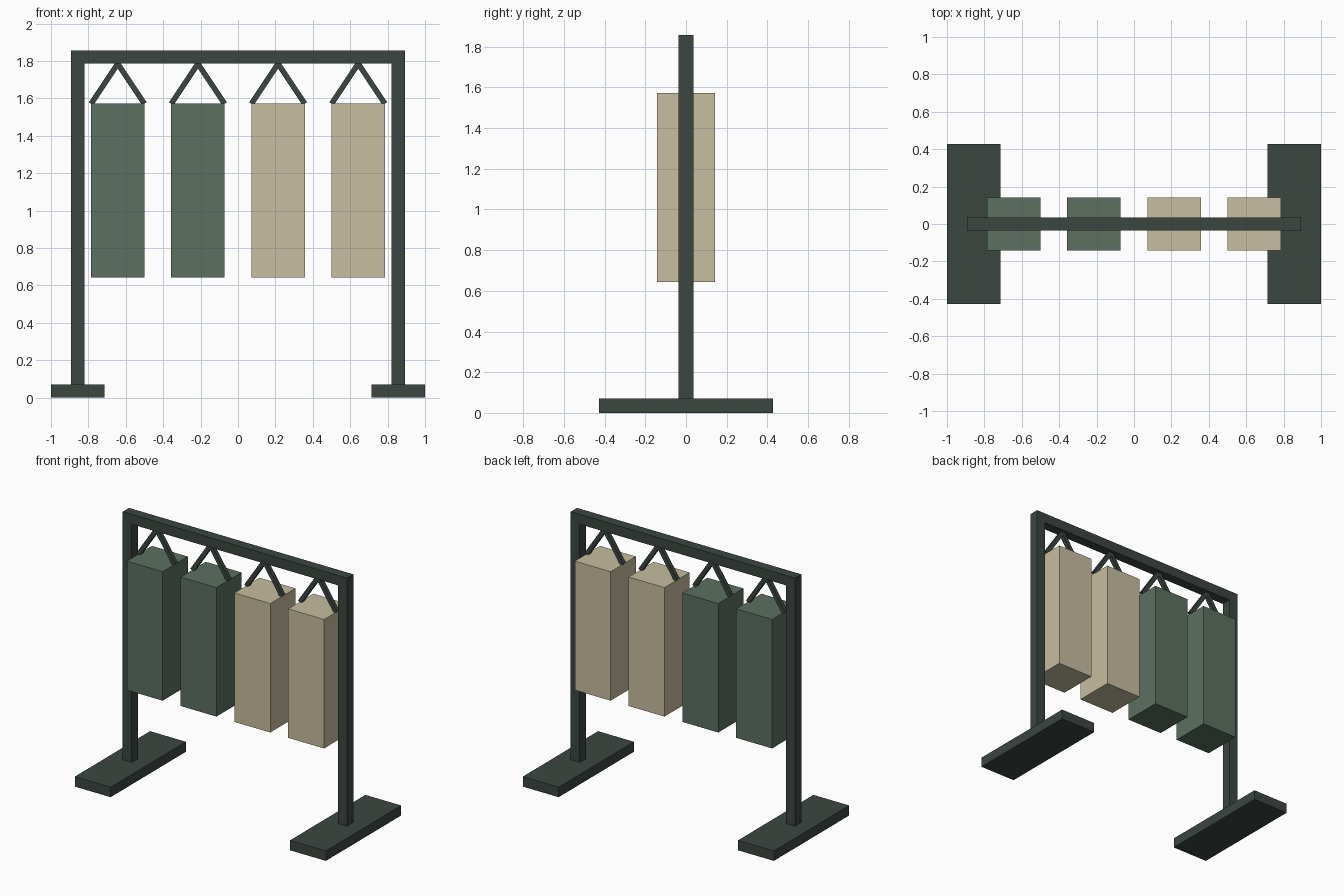
import bpy
import math

cube = bpy.data.objects.get("Cube")
if cube:
    bpy.data.objects.remove(cube, do_unlink=True)


def material(name, rgb):
    mat = bpy.data.materials.new(name)
    mat.use_nodes = True
    mat.diffuse_color = (*rgb, 1)
    mat.node_tree.nodes["Principled BSDF"].inputs["Base Color"].default_value = (*rgb, 1)
    return mat


def box(name, size, centre, mat, tilt=0):
    bpy.ops.mesh.primitive_cube_add(size=1, location=centre)
    obj = bpy.context.object
    obj.name = name
    obj.scale = size
    bpy.ops.object.transform_apply(location=False, rotation=False, scale=True)
    obj.rotation_euler.y = tilt
    obj.data.materials.append(mat)
    return obj


dark = material("dark green grey", (0.045, 0.061, 0.051))
green = material("muted green", (0.107, 0.162, 0.119))
tan = material("tan", (0.57, 0.51, 0.35))

# Proportions
U = 1 / 14          # bar thickness
TOP = 26 * U        # overall height
BAG_TOP = 22 * U
BAG_WIDTH = 4 * U
BAG_HEIGHT = 13 * U

# Frame: feet, posts and top beam
for side, sign in (("right", -1), ("left", 1)):
    x = sign * 12 * U
    box(f"{side}_foot", (4 * U, 12 * U, U), (x, 0, U / 2), dark)
    box(f"{side}_post", (U, U, TOP - 2 * U), (x, 0, TOP / 2), dark)
box("top_beam", (25 * U, U, U), (0, 0, TOP - U / 2), dark)

# Hanging bags, each on a pair of slanted straps
drop = TOP - U - BAG_TOP
spread = BAG_WIDTH / 2
for i in range(4):
    x = (i - 1.5) * 6 * U
    box(f"bag_{i + 1}", (BAG_WIDTH, BAG_WIDTH, BAG_HEIGHT),
        (x, 0, BAG_TOP - BAG_HEIGHT / 2), green if i < 2 else tan)
    for side, sign in (("right", -1), ("left", 1)):
        box(f"bag_{i + 1}_{side}_strap",
            (0.029, 0.029, math.hypot(spread, drop)),
            (x + sign * spread / 2, 0, BAG_TOP + drop / 2), dark,
            tilt=-sign * math.atan2(spread, drop))
